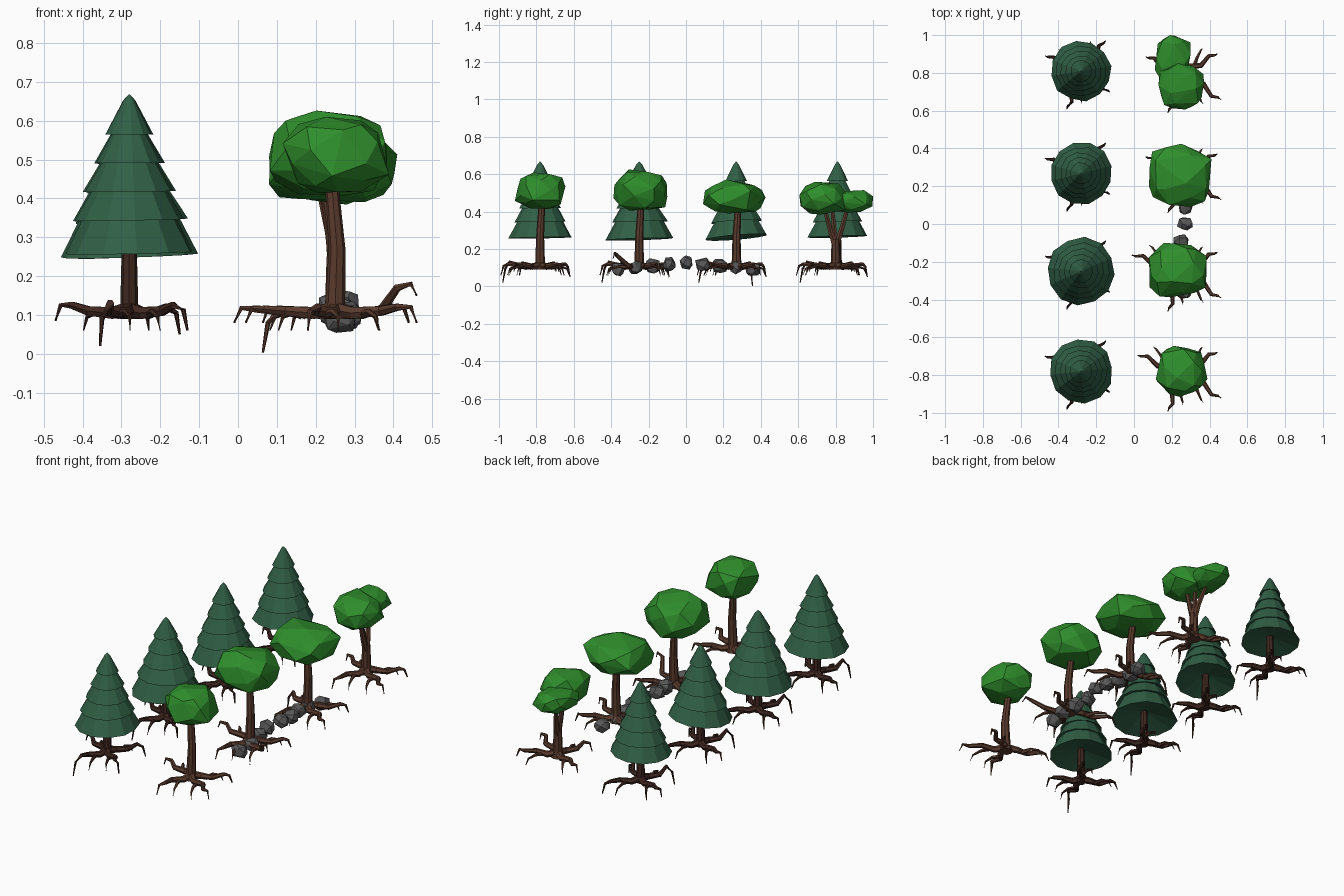
import bpy, bmesh, math, random
from mathutils import Vector

if "Cube" in bpy.data.objects:
    bpy.data.objects.remove(bpy.data.objects["Cube"])

random.seed(7)


def material(name, *rgb):
    m = bpy.data.materials.new(name)
    m.diffuse_color = (*rgb, 1)
    m.use_nodes = True
    m.node_tree.nodes["Principled BSDF"].inputs["Base Color"].default_value = m.diffuse_color
    return m


PINE = material("pine_green", 0.03, 0.115, 0.06)
LEAF = material("leaf_green", 0.028, 0.27, 0.025)
PINE_BARK = material("dark_bark", 0.05, 0.02, 0.014)
BARK = material("brown_bark", 0.10, 0.042, 0.025)
STONE = material("stone_grey", 0.10, 0.10, 0.10)


def finish(bm, name, mat):
    bmesh.ops.recalc_face_normals(bm, faces=bm.faces)
    me = bpy.data.meshes.new(name)
    bm.to_mesh(me)
    bm.free()
    me.materials.append(mat)
    bpy.context.collection.objects.link(bpy.data.objects.new(name, me))


def skin(bm, rings):
    """Join rings into a closed, capped surface."""
    n = len(rings[0])
    for a, b in zip(rings, rings[1:]):
        for i in range(n):
            j = (i + 1) % n
            bm.faces.new((a[i], a[j], b[j], b[i]))
    bm.faces.new(rings[0])
    bm.faces.new(rings[-1])


def tube(bm, path, r0, r1, n=6):
    """Tapered faceted tube along a path."""
    pts = [Vector(p) for p in path]
    last = len(pts) - 1
    rings = []
    for i, p in enumerate(pts):
        d = (pts[min(i + 1, last)] - pts[max(i - 1, 0)]).normalized()
        u = d.cross(Vector((0, 1, 0) if abs(d.z) > 0.8 else (0, 0, 1))).normalized()
        v = d.cross(u)
        r = r0 + (r1 - r0) * i / last
        rings.append([bm.verts.new(p + r * (u * math.cos(t) + v * math.sin(t)))
                      for t in (math.tau * k / n for k in range(n))])
    skin(bm, rings)


def lump(bm, centre, half, n, jitter=0.12):
    """Irregular faceted lump: convex hull of jittered points, fitted to a box."""
    turn = random.uniform(0, math.tau)
    pts = []
    for k in range(n):
        z = 1 - (2 * k + 1) / n
        r, a = math.sqrt(1 - z * z), k * 2.4 + turn
        pts.append([math.copysign(abs(c) ** 0.8, c) + random.uniform(-jitter, jitter)
                    for c in (r * math.cos(a), r * math.sin(a), z)])
    low, high = [min(c) for c in zip(*pts)], [max(c) for c in zip(*pts)]
    vs = [bm.verts.new([centre[i] + half[i] * (2 * (p[i] - low[i]) / (high[i] - low[i]) - 1)
                        for i in range(3)]) for p in pts]
    res = bmesh.ops.convex_hull(bm, input=vs)
    loose = [g for g in res["geom_interior"] if isinstance(g, bmesh.types.BMVert)]
    bmesh.ops.delete(bm, geom=loose, context="VERTS")


def roots(name, cx, cy, tips, mat):
    """Arched roots with a smaller fork each; all ends bend downwards."""
    bm = bmesh.new()
    for k, (dx, dy, knee, tip) in enumerate(tips):
        s = 0.22 if k % 2 else -0.22

        def at(f, z, w=0.0):
            return cx + dx * f - dy * s * w, cy + dy * f + dx * s * w, z
        tube(bm, [at(0, 0.115), at(0.25, 0.105, 0.2), at(0.52, 0.11, -0.3), at(0.8, knee, 0.25),
                  at(0.93, (knee + tip) / 2 + 0.02), at(1, tip)], 0.021, 0.003)
        tube(bm, [at(0.35, 0.1), at(0.52, 0.108, 0.7), at(0.68, 0.095, 1.2), at(0.74, 0.06, 1.3)],
             0.012, 0.002, 5)
    finish(bm, name, mat)


def pine(i, cy, scale, tilt, cx=-0.28, n=12):
    """Five stacked skirts; each lower rim overhangs the top of the one below."""
    bm = bmesh.new()
    rings = []
    turn = random.uniform(0, 0.5)

    def ring(r, z, lean, lip=0.0):
        out = []
        for k in range(n):
            a, q = math.tau * k / n + turn, r * scale * (1 + random.uniform(-lip, lip))
            x, y = q * math.cos(a), q * math.sin(a)
            out.append(bm.verts.new((cx + x, cy + y, z + lean * (x + y))))
        rings.append(out)

    base = 0.26 - (scale - 1) * 0.12
    ring(0.012, 0.3, 0)                          # hollow underside
    for j in range(5):
        z = 0.272 + 0.073 * j if j else base
        lean = tilt * (1 - j / 4)
        rim = 0.168 - 0.027 * j
        ring(rim, z, lean, 0.03)
        if j < 4:
            ring(rim - 0.048 + 0.001 * j, 0.352 + 0.073 * j, lean)
    ring(0.015, 0.652, 0)
    ring(0.002, 0.667, 0)
    skin(bm, rings)
    finish(bm, f"pine_foliage_{i}", PINE)

    bm = bmesh.new()
    tube(bm, [(cx, cy, 0.09), (cx, cy, 0.33)], 0.024, 0.018, 8)
    finish(bm, f"pine_trunk_{i}", PINE_BARK)
    roots(f"pine_roots_{i}", cx, cy, [(-0.19, 0.08, 0.125, 0.085), (0.13, 0.16, 0.12, 0.05),
                                      (0.15, -0.11, 0.125, 0.06), (-0.075, -0.2, 0.13, 0.02)], PINE_BARK)


pine(0, 0.81, 0.95, 0.03)
pine(1, 0.268, 0.98, 0.08)
pine(2, -0.25, 1.06, 0.03)
pine(3, -0.78, 1.0, 0.02)


def leafy(i, cy, crowns, left=1.0, left_tip=0.08, lift=0.0, cx=0.25):
    """Leafy tree: one crown on a straight trunk, or two crowns on a forked one."""
    bm = bmesh.new()
    for centre, half in crowns:
        lump(bm, centre, half, 30)
    finish(bm, f"leafy_crown_{i}", LEAF)

    bm = bmesh.new()
    tube(bm, [(cx, cy, 0.09), (cx, cy, 0.13)], 0.038, 0.026, 8)
    if len(crowns) == 1:
        tube(bm, [(cx, cy, 0.12), (cx + 0.005, cy, 0.27), (cx - 0.01, cy + 0.01, 0.45)], 0.026, 0.017, 8)
    else:
        tube(bm, [(cx, cy, 0.12), (cx, cy, 0.25)], 0.026, 0.022, 8)
        for (x, y, z), half in crowns:
            tube(bm, [(cx, cy, 0.21), (cx + (x - cx) * 0.2, cy + (y - cy) * 0.4, 0.3), (x, y, z)],
                 0.019, 0.01)
        tube(bm, [(cx, cy, 0.22), (cx - 0.03, cy - 0.02, 0.44)], 0.016, 0.01)
    finish(bm, f"leafy_trunk_{i}", BARK)
    roots(f"leafy_roots_{i}", cx, cy, [(-0.2 * left, 0.085, 0.115, left_tip), (0.19, 0.1, 0.12, 0.08),
                                       (0.21, -0.14, 0.12 + lift, 0.08 + lift * 1.4),
                                       (-0.07, -0.21, 0.12, 0.06)], BARK)


leafy(0, -0.78, [((0.252, -0.78, 0.512), (0.137, 0.135, 0.098))], 1.15)
leafy(1, -0.25, [((0.232, -0.244, 0.516), (0.152, 0.144, 0.11))], 1.3, 0.08, 0.05)
leafy(2, 0.27, [((0.245, 0.258, 0.481), (0.165, 0.167, 0.091))], 0.93, 0.003)
leafy(3, 0.80, [((0.25, 0.728, 0.472), (0.12, 0.122, 0.088)),
                ((0.205, 0.875, 0.455), (0.095, 0.125, 0.06))], 0.93)

# Row of stones running between the two middle leafy trees
for i in range(9):
    bm = bmesh.new()
    y = -0.36 + 0.09 * i
    lump(bm, (0.262 + 0.015 * math.sin(i * 1.7), y, 0.128 - 0.1 * abs(y)),
         [random.uniform(0.034, 0.042) for _ in range(3)], 16)
    finish(bm, f"stone_{i}", STONE)
